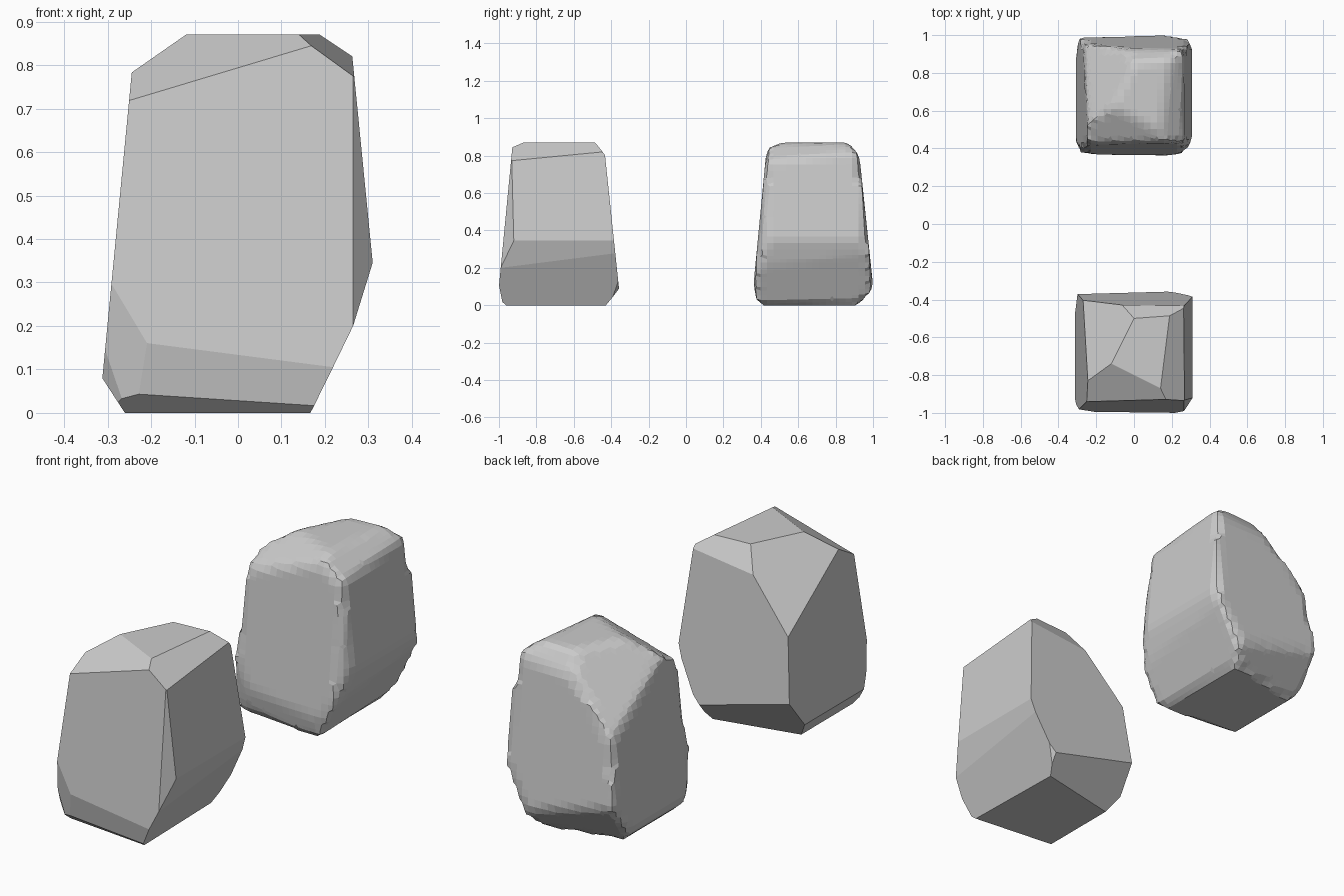
import bpy, bmesh
from math import radians, sin, cos
from mathutils import Vector

if "Cube" in bpy.data.objects:
    bpy.data.objects.remove(bpy.data.objects["Cube"])

CENTRE = Vector((0, -0.68, 0.42))


def chisel(bm, heading, tilt, depth):
    """Cut the stone flat, facing heading/tilt (degrees), at depth from its centre."""
    h, t = radians(heading), radians(tilt)
    n = Vector((cos(h) * cos(t), sin(h) * cos(t), sin(t)))
    bmesh.ops.bisect_plane(bm, geom=bm.verts[:] + bm.edges[:] + bm.faces[:],
                           plane_co=CENTRE + n * depth, plane_no=n,
                           clear_outer=True, dist=1e-5)
    rim = [e for e in bm.edges if e.is_boundary]
    if rim:
        bmesh.ops.holes_fill(bm, edges=rim, sides=0)


# rough block to be chiselled
bm = bmesh.new()
bmesh.ops.create_cube(bm, size=2)
bmesh.ops.translate(bm, verts=bm.verts, vec=CENTRE)

# base and flat top
chisel(bm, 0, -90, 0.42)
chisel(bm, 0, 90, 0.45)
# main sides: front, back, left, right
chisel(bm, -90, 5.5, 0.288)
chisel(bm, 90, 6, 0.2855)
chisel(bm, 180, 5.5, 0.278)
chisel(bm, 0, 5.65, 0.301)
# undercuts on the right side
chisel(bm, 0, -17.2, 0.318)
chisel(bm, 1.3, -26, 0.328)
# shoulders: front, back left, right, back
chisel(bm, -116.6, 57.6, 0.437)
chisel(bm, 153.4, 39.25, 0.347)
chisel(bm, -7.1, 54.1, 0.46)
chisel(bm, 94.1, 34.9, 0.405)
# upright edge at the front right
chisel(bm, -38.8, 3.5, 0.387)
# foot: front, front underside, back, left
chisel(bm, -92.1, -10.6, 0.364)
chisel(bm, -95.8, -49.5, 0.49)
chisel(bm, 102.3, -35.4, 0.417)
chisel(bm, 180, -33, 0.447)
# foot corners: front left (two facets), back right
chisel(bm, -133, -13.2, 0.462)
chisel(bm, -110.8, -7, 0.397)
chisel(bm, 45, -30.5, 0.473)

bmesh.ops.remove_doubles(bm, verts=bm.verts, dist=0.002)
bmesh.ops.recalc_face_normals(bm, faces=bm.faces)
mesh = bpy.data.meshes.new("faceted_rock")
bm.to_mesh(mesh)
bm.free()

# front rock: clean facets
front = bpy.data.objects.new("faceted_rock", mesh)
bpy.context.collection.objects.link(front)

# back rock: the same stone with worn, finely stepped edges
back = bpy.data.objects.new("worn_rock", mesh.copy())
back.location.y = 1.36
bpy.context.collection.objects.link(back)
rm = back.modifiers.new("worn", 'REMESH')
rm.mode = 'VOXEL'
rm.voxel_size = 0.035
rm.use_smooth_shade = False
